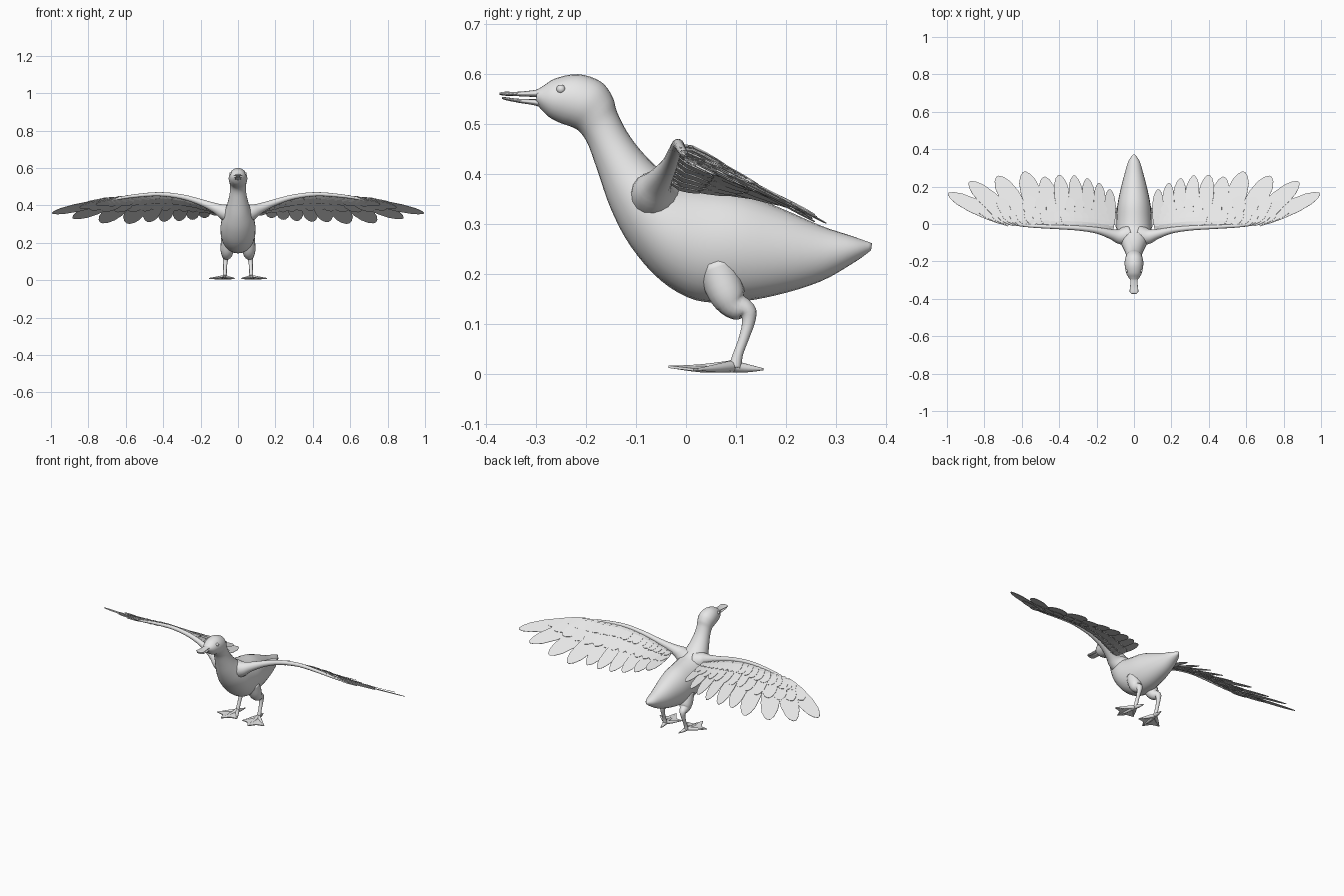
import bpy, bmesh, math
from mathutils import Vector

cube = bpy.data.objects.get("Cube")
if cube:
    bpy.data.objects.remove(cube)

grey = bpy.data.materials.new("plain_grey")
grey.use_nodes = True
grey.diffuse_color = (0.8, 0.8, 0.8, 1)
grey.node_tree.nodes["Principled BSDF"].inputs["Base Color"].default_value = (0.8, 0.8, 0.8, 1)


def finish(name, bm, mirror=False, smooth=True, thickness=0):
    """Turn a bmesh into an object with optional thickness and left/right copy."""
    bmesh.ops.recalc_face_normals(bm, faces=bm.faces)
    mesh = bpy.data.meshes.new(name)
    bm.to_mesh(mesh)
    bm.free()
    mesh.materials.append(grey)
    if smooth:
        mesh.shade_smooth()
    obj = bpy.data.objects.new(name, mesh)
    bpy.context.scene.collection.objects.link(obj)
    if thickness:
        mod = obj.modifiers.new("Thickness", 'SOLIDIFY')
        mod.thickness = thickness
        mod.offset = 0
    if mirror:
        obj.modifiers.new("Mirror", 'MIRROR').use_mirror_merge = False
    return obj


def resample(rows, steps):
    """Smooth curve through rows of numbers."""
    out = []
    last = len(rows) - 1
    for i in range(last):
        a, b, c, d = (rows[min(max(i + k, 0), last)] for k in (-1, 0, 1, 2))
        for s in range(steps):
            t = s / steps
            out.append([q + 0.5 * t * (r - p + t * (2 * p - 5 * q + 4 * r - w
                        + t * (3 * (q - r) + w - p))) for p, q, r, w in zip(a, b, c, d)])
    return out + [list(rows[-1])]


def loft(bm, rings, sides):
    """Skin elliptical rings given as (centre, up radius, side radius)."""
    loops = []
    for centre, up, side in rings:
        angles = [2 * math.pi * k / sides for k in range(sides)]
        loops.append([bm.verts.new(centre + up * math.cos(a) + side * math.sin(a)) for a in angles])
    for a, b in zip(loops, loops[1:]):
        for k in range(sides):
            n = (k + 1) % sides
            bm.faces.new((a[k], a[n], b[n], b[k]))
    bm.faces.new(loops[0])
    bm.faces.new(loops[-1][::-1])


def profile_loft(name, rows, steps=4, sides=24):
    """Rows: top y, top z, bottom y, bottom z, half width."""
    bm = bmesh.new()
    rings = []
    for ty, tz, by, bz, w in resample(rows, steps):
        top, bottom = Vector((0, ty, tz)), Vector((0, by, bz))
        rings.append(((top + bottom) / 2, (top - bottom) / 2, Vector((w, 0, 0))))
    loft(bm, rings, sides)
    return finish(name, bm)


def limb(bm, rows, sides=12, steps=4):
    """Round tube through rows of x, y, z, radius."""
    pts = resample(rows, steps)
    rings = []
    for i, p in enumerate(pts):
        d = Vector(pts[min(i + 1, len(pts) - 1)][:3]) - Vector(pts[max(i - 1, 0)][:3])
        ref = Vector((0, 1, 0)) if abs(d.z) > d.length * 0.8 else Vector((0, 0, 1))
        side = d.cross(ref).normalized()
        rings.append((Vector(p[:3]), side.cross(d).normalized() * p[3], side * p[3]))
    loft(bm, rings, sides)


# Body, neck and head in one smooth skin
profile_loft("body", [
    (.372, .262, .37, .248, .006), (.33, .277, .34, .226, .03),
    (.27, .297, .27, .186, .05), (.19, .332, .18, .158, .072),
    (.11, .362, .10, .145, .088), (.03, .375, .02, .148, .094),
    (-.02, .386, -.05, .187, .093), (-.055, .412, -.11, .255, .08),
    (-.09, .447, -.15, .33, .061), (-.118, .485, -.178, .41, .047),
    (-.138, .525, -.197, .462, .042), (-.147, .555, -.215, .487, .045),
    (-.17, .585, -.235, .497, .05), (-.215, .6, -.25, .502, .048),
    (-.26, .592, -.272, .513, .04), (-.285, .577, -.29, .53, .028),
    (-.298, .569, -.3, .543, .018)])

# Slightly open beak
profile_loft("upper_beak", [
    (-.28, .576, -.28, .55, .02), (-.3, .569, -.3, .554, .018),
    (-.335, .565, -.335, .556, .021), (-.362, .565, -.362, .557, .023),
    (-.373, .563, -.373, .559, .012)], sides=16)
profile_loft("lower_beak", [
    (-.28, .552, -.28, .528, .018), (-.3, .55, -.3, .537, .016),
    (-.335, .551, -.335, .543, .018), (-.36, .554, -.36, .548, .019),
    (-.368, .554, -.368, .551, .01)], sides=16)

# Eyes
bm = bmesh.new()
bmesh.ops.create_uvsphere(bm, u_segments=16, v_segments=10, radius=.009)
bmesh.ops.translate(bm, verts=bm.verts, vec=(.037, -.25, .57))
finish("eyes", bm, mirror=True)

# Wing arms
bm = bmesh.new()
limb(bm, [(.03, -.06, .35, .055), (.075, -.066, .365, .042), (.12, -.055, .385, .027),
          (.2, -.034, .417, .017), (.3, -.022, .446, .013), (.42, -.016, .46, .011),
          (.55, -.01, .451, .009), (.64, 0, .437, .007), (.72, .02, .42, .003)], sides=16)
finish("wing_arms", bm, mirror=True)

# Feather layout from wing tip to body: root, tip, width
layout = [
    (.665, .005, .432, .993, .163, .357, .085), (.63, .004, .437, .88, .225, .33, .1),
    (.57, -.002, .447, .73, .255, .307, .112), (.495, -.006, .454, .587, .279, .303, .11),
    (.425, -.01, .458, .48, .252, .312, .095), (.36, -.012, .454, .4, .262, .314, .085),
    (.295, -.014, .442, .32, .258, .318, .08), (.23, -.018, .423, .25, .243, .325, .075),
    (.175, -.024, .402, .187, .218, .335, .068), (.125, -.03, .382, .13, .185, .348, .062)]


def layout_at(u):
    i = min(int(u), len(layout) - 2)
    return [a + (b - a) * (u - i) for a, b in zip(layout[i], layout[i + 1])]


def feather(bm, u, reach=1.0, width=1.0, lift=0.0):
    """Flat pointed blade lying on the wing surface at position u."""
    row = layout_at(u)
    root, tip = Vector(row[:3]), Vector(row[3:6])
    d = (tip - root) * reach
    near, far = layout_at(max(u - .5, 0)), layout_at(min(u + .5, len(layout) - 1))
    span = sum((Vector(near[k:k + 3]) - Vector(far[k:k + 3]) for k in (0, 3)), Vector())
    normal = span.cross(d).normalized()
    across = (d.cross(normal).normalized() + normal * .07) * row[6] * width / 2
    left, right = [], []
    for t, w in ((0, .5), (.3, .9), (.6, 1), (.82, .82), (.94, .5), (1, .14)):
        centre = root + d * t + normal * lift * min(1, t * 3)
        left.append(bm.verts.new(centre + across * w))
        right.append(bm.verts.new(centre - across * w))
    for k in range(len(left) - 1):
        bm.faces.new((left[k], left[k + 1], right[k + 1], right[k]))


# Long feathers, then shorter rows covering their roots above and below
bm = bmesh.new()
for i in range(len(layout)):
    feather(bm, i)
finish("flight_feathers", bm, mirror=True, smooth=False, thickness=.002)
for name, count, reach, width, lift in (
        ("upper_long_coverts", 14, .55, .8, .005), ("upper_short_coverts", 19, .28, .6, .009),
        ("under_long_coverts", 14, .55, .8, -.005), ("under_short_coverts", 19, .28, .6, -.009)):
    bm = bmesh.new()
    for k in range(count):
        feather(bm, k * (len(layout) - 1) / (count - 1), reach, width, lift)
    finish(name, bm, mirror=True, smooth=False, thickness=.002)

# Legs
bm = bmesh.new()
limb(bm, [(.05, .06, .22, .04), (.057, .08, .165, .037), (.06, .098, .138, .029),
          (.065, .122, .127, .019), (.067, .125, .105, .013), (.069, .115, .07, .01),
          (.07, .104, .04, .01), (.07, .098, .014, .013)], sides=16)
finish("legs", bm, mirror=True)

# Webbed feet
ankle = (.07, .093, .016)
toes = [(.018, .015, .01), (.088, -.035, .015), (.155, .025, .01)]
bm = bmesh.new()
for x, y, z in toes + [(.06, .155, .01)]:
    mid = ((x + ankle[0]) / 2, (y + ankle[1]) / 2, .012)
    limb(bm, [(*ankle, .012), (*mid, .008), (x, y, z, .002)], sides=8)
finish("toes", bm, mirror=True)
bm = bmesh.new()
heel = bm.verts.new(ankle)
tips = [bm.verts.new(p) for p in toes]
for a, b in zip(tips, tips[1:]):
    notch = (a.co + b.co) / 2
    notch = bm.verts.new(notch.lerp(heel.co, .2) - Vector((0, 0, .004)))
    bm.faces.new((heel, a, notch))
    bm.faces.new((heel, notch, b))
finish("foot_webs", bm, mirror=True, smooth=False, thickness=.005)
